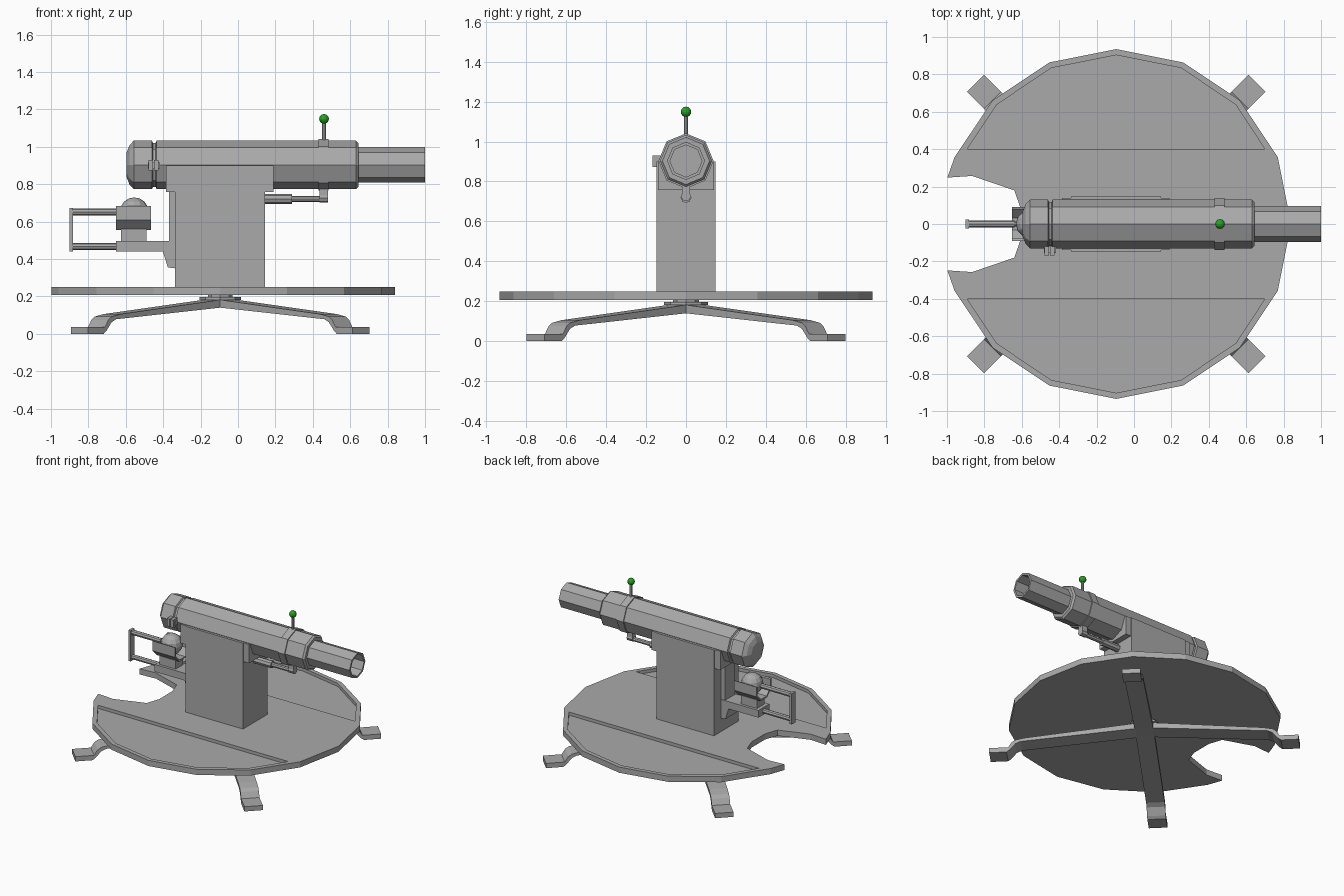
import bpy, bmesh, math
from mathutils import Vector, Matrix

if "Cube" in bpy.data.objects:
    bpy.data.objects.remove(bpy.data.objects["Cube"])


def material(name, rgb):
    m = bpy.data.materials.new(name)
    m.diffuse_color = (*rgb, 1)
    m.use_nodes = True
    m.node_tree.nodes["Principled BSDF"].inputs["Base Color"].default_value = m.diffuse_color
    return m


GREY = material("grey_metal", (0.40, 0.40, 0.40))
GREEN = material("green_sight", (0.02, 0.36, 0.015))
CX = -0.095          # centre of turntable
AXIS = 0.903         # height of the barrel axis


def finish(name, bm, mat=GREY):
    bmesh.ops.recalc_face_normals(bm, faces=bm.faces)
    me = bpy.data.meshes.new(name)
    bm.to_mesh(me)
    bm.free()
    me.materials.append(mat)
    ob = bpy.data.objects.new(name, me)
    bpy.context.collection.objects.link(ob)
    return ob


def extrude(name, pts, offset):
    """Closed outline of 3D points extruded along offset."""
    bm = bmesh.new()
    f = bm.faces.new([bm.verts.new(p) for p in pts])
    r = bmesh.ops.extrude_face_region(bm, geom=[f], use_keep_orig=True)
    bmesh.ops.translate(bm, vec=Vector(offset),
                        verts=[v for v in r["geom"] if isinstance(v, bmesh.types.BMVert)])
    return finish(name, bm)


def box(name, x, y, z):
    return extrude(name, [(x[0], y[0], z[0]), (x[1], y[0], z[0]), (x[1], y[1], z[0]), (x[0], y[1], z[0])],
                   (0, 0, z[1] - z[0]))


def lathe(name, profile, z, n=8, y=0.0, turn=0.0):
    """Revolve (x, radius) points about a line along x at height z."""
    bm = bmesh.new()
    rings = []
    for px, r in profile:
        rings.append([bm.verts.new((px, y + r * math.sin(a), z + r * math.cos(a)))
                      for a in (2 * math.pi * i / n + turn for i in range(n))])
    for a, b in zip(rings, rings[1:]):
        for i in range(n):
            j = (i + 1) % n
            bm.faces.new((a[i], a[j], b[j], b[i]))
    bm.faces.new(rings[0])
    bm.faces.new(rings[-1])
    return finish(name, bm)


def post(name, x, z0, z1, r, n=8):
    bm = bmesh.new()
    bmesh.ops.create_cone(bm, cap_ends=True, segments=n, radius1=r, radius2=r, depth=z1 - z0,
                          matrix=Matrix.Translation((x, 0, (z0 + z1) / 2)))
    return finish(name, bm)


def ball(name, loc, r, seg, rings, mat=GREY, rot=0.0):
    bm = bmesh.new()
    bmesh.ops.create_uvsphere(bm, u_segments=seg, v_segments=rings, radius=r,
                              matrix=Matrix.Translation(loc) @ Matrix.Rotation(rot, 4, 'Y'))
    return finish(name, bm, mat)


def ring_pt(r, k):
    a = math.radians(22.5 * k)
    return CX + r * math.cos(a), r * math.sin(a)


# Turntable: 16-sided plate with a rear notch
outline = [ring_pt(0.935, k) for k in range(8)]
outline += [(-0.998, 0.248), (-0.866, 0.257), (-0.64, 0.18), (-0.605, 0.08)]
outline += [(x, -y) for x, y in reversed(outline[1:])]
table = extrude("turntable", [(x, y, 0.207) for x, y in outline], (0, 0, 0.043))

# Shallow recesses on both sides of the turntable
for s in (1, -1):
    arc = [ring_pt(0.903, k) for k in range(2, 7)]
    pts = [(0.70, 0.40)] + arc + [(-0.892, 0.40)]
    cut = extrude("recess_cutter", [(x, s * y, 0.226) for x, y in pts], (0, 0, 0.1))
    cut.hide_render = True
    mod = table.modifiers.new("recess", 'BOOLEAN')
    mod.operation, mod.solver, mod.object = 'DIFFERENCE', 'EXACT', cut
    bpy.context.view_layer.objects.active = table
    bpy.ops.object.modifier_apply(modifier=mod.name)
    bpy.data.objects.remove(cut)

# Four splayed legs with flat feet
leg = [(0, 0.188), (0.82, 0.105), (0.885, 0.092), (0.91, 0.075), (0.935, 0.036), (1.065, 0.036),
       (1.065, 0), (0.945, 0), (0.925, 0.015), (0.885, 0.062), (0.85, 0.078), (0.06, 0.14), (0, 0.14)]
for k in range(4):
    a = math.radians(45 + 90 * k)
    d, w = Vector((math.cos(a), math.sin(a), 0)), Vector((-math.sin(a), math.cos(a), 0)) * 0.064
    base = Vector((CX, 0, 0))
    extrude(f"leg_{k + 1}", [base + d * r - w + Vector((0, 0, z)) for r, z in leg], w * 2)
post("leg_hub", CX, 0.18, 0.197, 0.11)
post("pivot", CX, 0.19, 0.215, 0.065)

# Column and barrel cradle
box("column", (-0.337, 0.145), (-0.147, 0.147), (0.25, 0.90))
box("cradle", (-0.385, 0.19), (-0.14, 0.14), (0.757, 0.90))

# Barrel with hollow bore, breech cap and collar
lathe("barrel", [(-0.44, 0.118), (-0.435, 0.13), (0.63, 0.13), (0.643, 0.118), (0.643, 0.095), (1.0, 0.095),
                 (1.0, 0.08), (-0.40, 0.08)], AXIS)
lathe("breech_cap", [(-0.595, 0.068), (-0.58, 0.105), (-0.557, 0.13), (-0.46, 0.13), (-0.455, 0.118),
                     (-0.43, 0.118)], AXIS)
lathe("barrel_collar", [(0.43, 0.125), (0.43, 0.138), (0.485, 0.138), (0.485, 0.125)], AXIS)
ball("loaded_shot", (-0.31, 0, AXIS), 0.077, 8, 8, rot=math.pi / 2)

# Breech latch
for i, x in enumerate((-0.466, -0.436)):
    box(f"latch_post_{i + 1}", (x - 0.012, x + 0.012), (-0.168, -0.12), (0.872, 0.93))
box("latch_bar", (-0.482, -0.418), (-0.155, -0.12), (0.885, 0.917))

# Sight
post("sight_rod", 0.46, 1.03, 1.135, 0.011)
ball("sight_ball", (0.46, 0, 1.149), 0.026, 12, 8, GREEN)

# Recoil piston under the barrel
lathe("piston_sleeve", [(0.14, 0.027), (0.29, 0.027)], 0.72)
lathe("piston_rod", [(0.28, 0.016), (0.45, 0.016)], 0.72)
box("piston_lug", (0.435, 0.48), (-0.02, 0.02), (0.72, 0.79))
lathe("piston_eye", [(0.435, 0.025), (0.48, 0.025)], 0.726)

# Loader: rail, bracket and shelf
box("loader_rail", (-0.37, -0.335), (-0.06, 0.06), (0.36, 0.77))
bracket = [(-0.335, 0.35), (-0.375, 0.355), (-0.402, 0.44), (-0.652, 0.44), (-0.652, 0.495), (-0.335, 0.495)]
extrude("loader_shelf", [(x, -0.065, z) for x, z in bracket], (0, 0.13, 0))
box("tray_pedestal", (-0.625, -0.49), (-0.045, 0.045), (0.49, 0.56))

# Open octagonal tray holding a round shot
ang = [math.radians(22.5 + 45 * k) for k in range(3, 9)]
trough = [(r * math.cos(a), 0.645 + r * math.sin(a))
          for r, seq in ((0.0974, ang), (0.084, ang[::-1])) for a in seq]
trough = [(y, min(z, 0.682)) for y, z in trough]
extrude("shot_tray", [(-0.652, y, z) for y, z in trough], (0.187, 0, 0))
ball("shot", (-0.555, 0, 0.652), 0.077, 12, 8)

# Rammer handle
lathe("rammer_upper_rod", [(-0.895, 0.013), (-0.6, 0.013)], 0.652)
lathe("rammer_upper_sleeve", [(-0.885, 0.019), (-0.64, 0.019)], 0.652)
lathe("rammer_lower_rod", [(-0.89, 0.018), (-0.64, 0.018)], 0.467)
box("rammer_handle", (-0.902, -0.882), (-0.024, 0.024), (0.44, 0.672))
